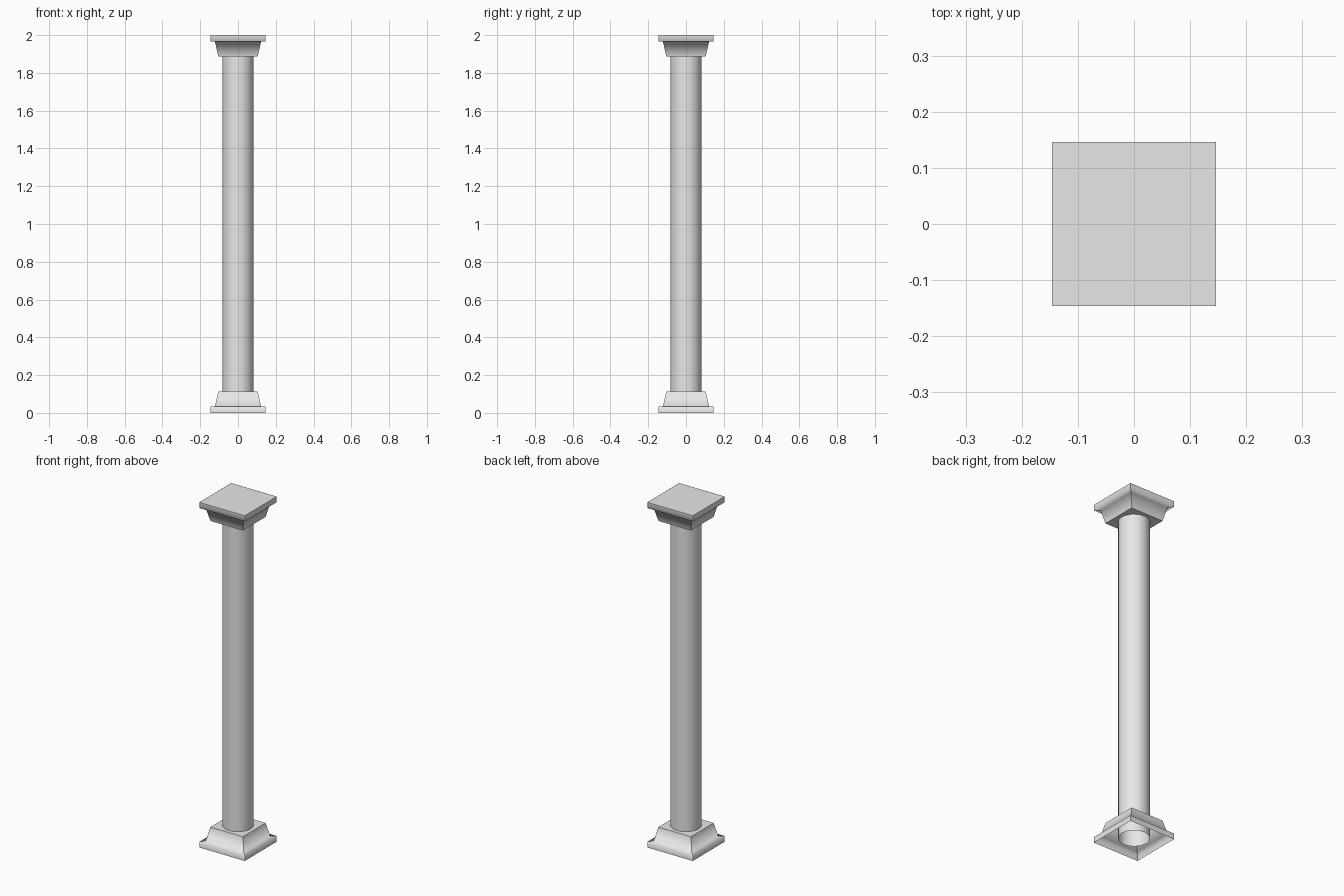
import bpy
import bmesh

cube = bpy.data.objects.get("Cube")
if cube:
    bpy.data.objects.remove(cube, do_unlink=True)

stone = bpy.data.materials.new("pale_grey_stone")
stone.use_nodes = True
stone.diffuse_color = (0.8, 0.8, 0.8, 1)
stone.node_tree.nodes["Principled BSDF"].inputs["Base Color"].default_value = (0.8, 0.8, 0.8, 1)

SHAFT_RADIUS = 0.083
SHAFT_SIDES = 16
HEIGHT = 2.0
# Square block profile: (half width, distance from the outer end)
PROFILE = [(0.146, 0), (0.146, 0.033), (0.122, 0.035), (0.104, 0.113)]


def finish(name, bm):
    bmesh.ops.recalc_face_normals(bm, faces=bm.faces)
    mesh = bpy.data.meshes.new(name)
    bm.to_mesh(mesh)
    bm.free()
    mesh.materials.append(stone)
    obj = bpy.data.objects.new(name, mesh)
    bpy.context.collection.objects.link(obj)
    return obj


def stepped_block(name, flipped):
    """Square slab with a tapering block, open at the slab end for the base."""
    bm = bmesh.new()
    rings = []
    for half, d in PROFILE:
        z = HEIGHT - d if flipped else d
        rings.append([bm.verts.new((half * sx, half * sy, z))
                      for sx, sy in ((-1, -1), (1, -1), (1, 1), (-1, 1))])
    for low, high in zip(rings, rings[1:]):
        for i in range(4):
            j = (i + 1) % 4
            face = bm.faces.new((low[i], low[j], high[j], high[i]))
            face.smooth = True
    # Flat end around the shaft, and the closed top of the capital
    ends = [bm.faces.new(rings[-1])]
    if flipped:
        ends.append(bm.faces.new(rings[0]))
    for face in ends:
        for edge in face.edges:
            edge.smooth = False
    # Crisp corners running up the four sides
    for low, high in zip(rings, rings[1:]):
        for a, b in zip(low, high):
            bm.edges.get((a, b)).smooth = False
    obj = finish(name, bm)
    # The open base must face outwards
    mesh = obj.data
    outward = sum(p.normal.dot((p.center.x, p.center.y, 0)) for p in mesh.polygons)
    if outward < 0:
        mesh.flip_normals()
    return obj


def hollow_shaft(name, bottom, top):
    bm = bmesh.new()
    bmesh.ops.create_cone(bm, cap_ends=False, segments=SHAFT_SIDES,
                          radius1=SHAFT_RADIUS, radius2=SHAFT_RADIUS, depth=top - bottom)
    bmesh.ops.translate(bm, verts=bm.verts, vec=(0, 0, (top + bottom) / 2))
    for face in bm.faces:
        face.smooth = True
    return finish(name, bm)


stepped_block("base", False)
stepped_block("capital", True)
hollow_shaft("shaft", 0.015, HEIGHT - 0.015)
